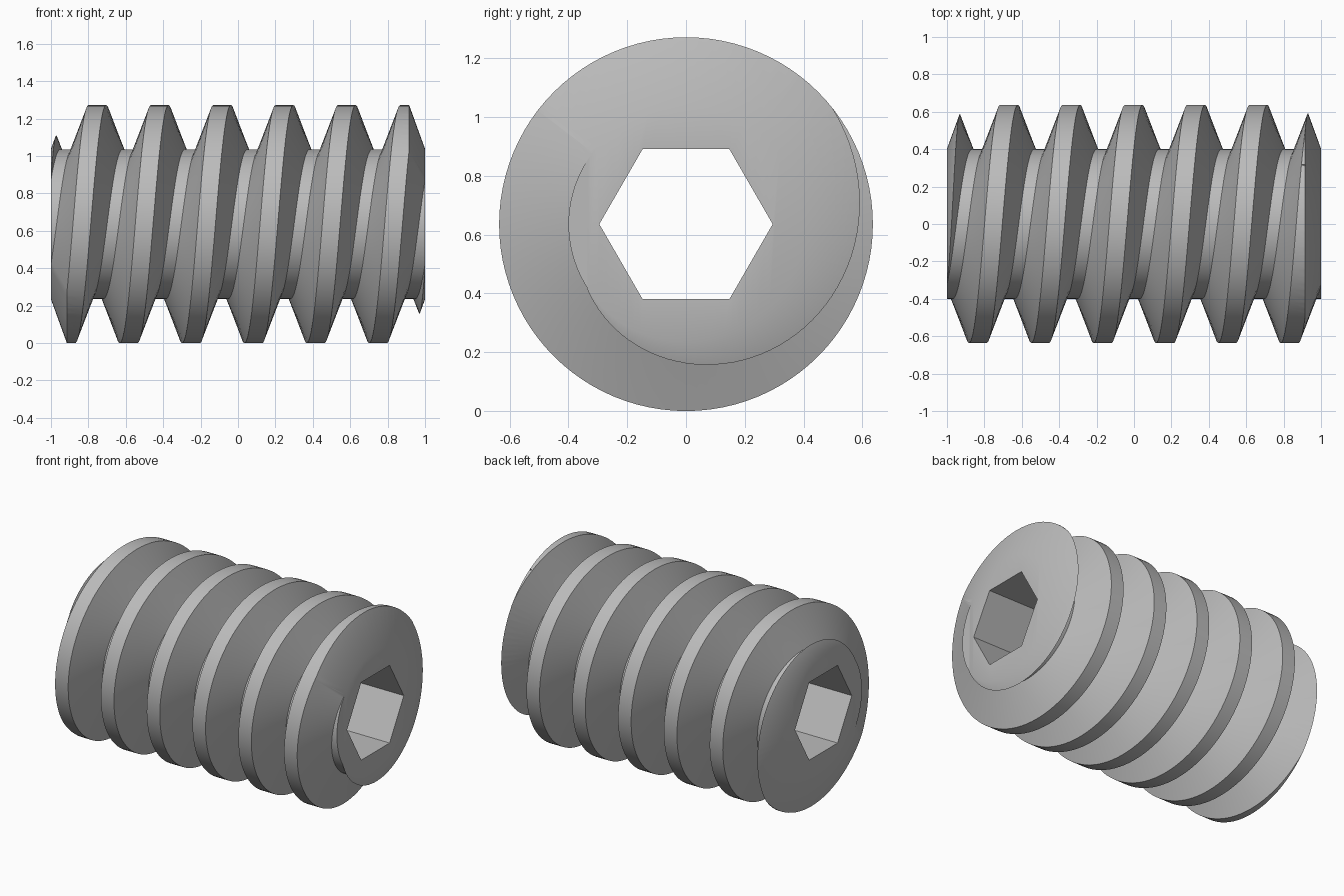
import bpy
import bmesh
from math import cos, sin, pi, radians

cube = bpy.data.objects.get("Cube")
if cube:
    bpy.data.objects.remove(cube, do_unlink=True)

AXIS_Z = 0.636
CREST, ROOT = 0.636, 0.40
PITCH = 1 / 3
SEGMENTS = 96
START = -0.835          # crest centre at the front of the first turn
SOCKET = 0.295


def around(x, r, angle):
    """Point at an angle about the long axis, starting at the front."""
    return (x, -r * cos(angle), AXIS_Z + r * sin(angle))


def finish(bm, name):
    bmesh.ops.triangulate(bm, faces=[f for f in bm.faces if len(f.verts) > 3])
    bmesh.ops.recalc_face_normals(bm, faces=bm.faces[:])
    mesh = bpy.data.meshes.new(name)
    bm.to_mesh(mesh)
    bm.free()
    obj = bpy.data.objects.new(name, mesh)
    bpy.context.collection.objects.link(obj)
    return obj


def turned_solid(name, rings, sides):
    """Closed solid through (x, radius) rings."""
    bm = bmesh.new()
    loops = [[bm.verts.new(around(x, r, 2 * pi * j / sides)) for j in range(sides)]
             for x, r in rings]
    for a, b in zip(loops, loops[1:]):
        for j in range(sides):
            k = (j + 1) % sides
            bm.faces.new((a[j], a[k], b[k], b[j]))
    bm.faces.new(loops[0])
    bm.faces.new(loops[-1])
    return finish(bm, name)


def threaded_rod(name):
    """Helical sweep of a flat-topped thread, trimmed square at both ends."""
    profile = [(-0.135, ROOT), (-0.0475, CREST), (0.0475, CREST), (0.135, ROOT)]
    bm = bmesh.new()
    # One column of profile points per angular step, running along the helix
    columns = []
    for i in range(-3 * SEGMENTS, 9 * SEGMENTS):
        x = START + PITCH * i / SEGMENTS
        angle = 2 * pi * (i % SEGMENTS) / SEGMENTS
        columns.append([bm.verts.new(around(x + dx, r, angle)) for dx, r in profile])
    for i in range(len(columns) - 1):
        a, b = columns[i], columns[i + 1]
        for p in range(3):
            bm.faces.new((a[p], a[p + 1], b[p + 1], b[p]))
        # Root strip joins this turn to the next one
        if i + SEGMENTS + 1 < len(columns):
            c, d = columns[i + SEGMENTS], columns[i + SEGMENTS + 1]
            bm.faces.new((a[3], c[0], d[0], b[3]))
    for side in (-1, 1):
        geom = bm.verts[:] + bm.edges[:] + bm.faces[:]
        bmesh.ops.bisect_plane(bm, geom=geom, dist=1e-6, plane_co=(side * 1.173, 0, 0),
                               plane_no=(side, 0, 0), clear_outer=True)
    rim = [e for e in bm.edges if e.is_boundary]
    bmesh.ops.holes_fill(bm, edges=rim, sides=0)
    return finish(bm, name)


def apply_boolean(obj, cutter, operation):
    mod = obj.modifiers.new(operation.title(), 'BOOLEAN')
    mod.operation = operation
    mod.solver = 'EXACT'
    mod.object = cutter
    bpy.ops.object.select_all(action='DESELECT')
    obj.select_set(True)
    bpy.context.view_layer.objects.active = obj
    bpy.ops.object.modifier_apply(modifier=mod.name)
    bpy.data.objects.remove(cutter, do_unlink=True)


# Threaded body with chamfered ends
screw = threaded_rod("threaded_body")
chamfer = turned_solid("chamfer_limit",
                       [(-1, 0.402), (-0.874, 0.75), (0.874, 0.75), (1, 0.402)], SEGMENTS)
apply_boolean(screw, chamfer, 'INTERSECT')

# Hexagonal socket right through
socket = turned_solid("socket_cutter", [(-1.5, SOCKET), (1.5, SOCKET)], 6)
apply_boolean(screw, socket, 'DIFFERENCE')

# Plain grey metal
grey = bpy.data.materials.new("light_grey")
grey.use_nodes = True
colour = (0.5, 0.5, 0.5, 1)
grey.diffuse_color = colour
grey.node_tree.nodes["Principled BSDF"].inputs["Base Color"].default_value = colour
screw.data.materials.clear()
screw.data.materials.append(grey)

bpy.ops.object.shade_smooth_by_angle(angle=radians(30))
